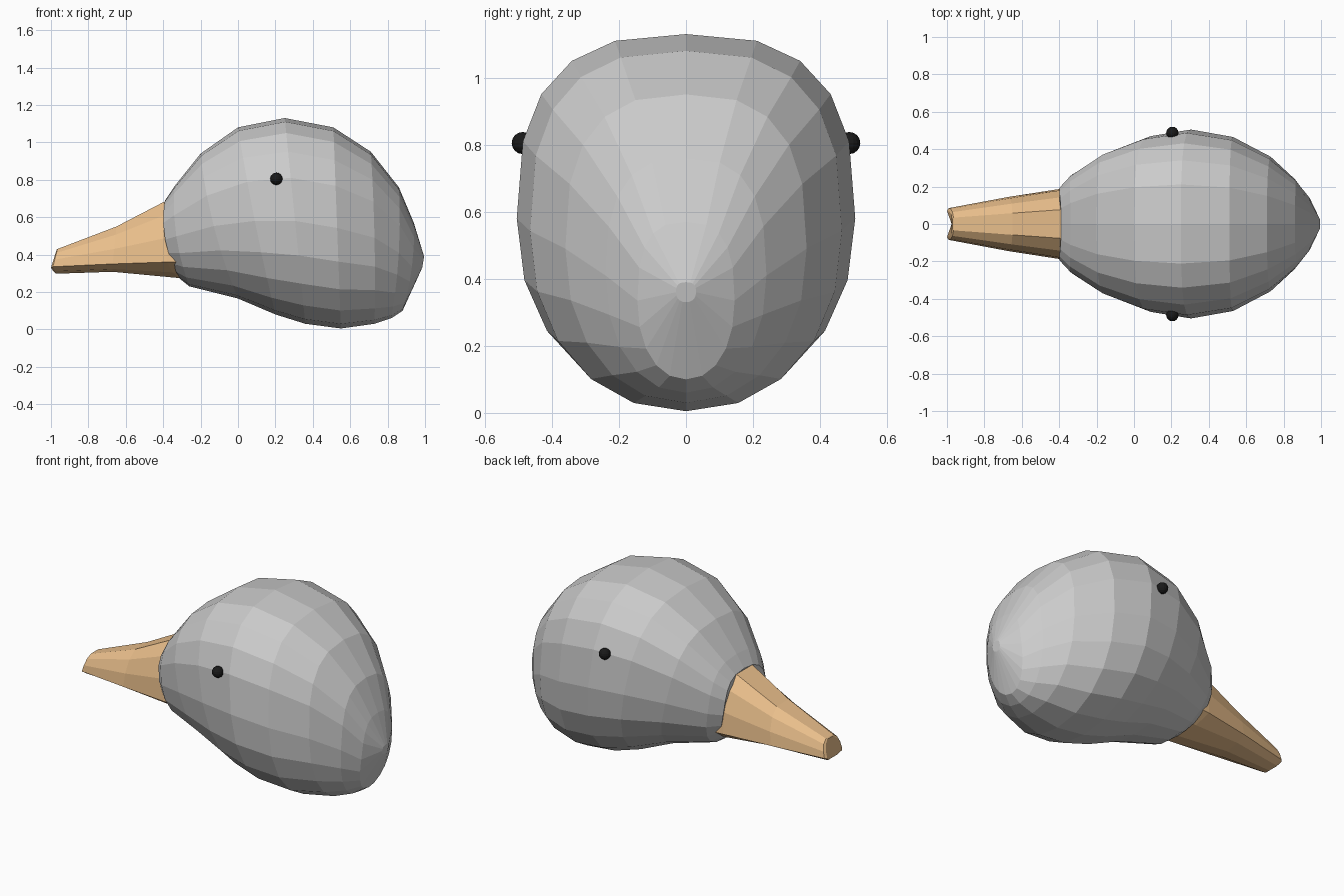
import bpy, bmesh
from math import sin, cos, pi, copysign

if "Cube" in bpy.data.objects:
    bpy.data.objects.remove(bpy.data.objects["Cube"])


def material(name, col):
    m = bpy.data.materials.new(name)
    m.diffuse_color = (*col, 1)
    m.use_nodes = True
    m.node_tree.nodes["Principled BSDF"].inputs["Base Color"].default_value = m.diffuse_color
    return m


def loft(name, rings, mat=None):
    # skin consecutive closed rings and cap both ends
    bm = bmesh.new()
    vr = [[bm.verts.new(p) for p in r] for r in rings]
    n = len(vr[0])
    for a, b in zip(vr, vr[1:]):
        for i in range(n):
            j = (i + 1) % n
            bm.faces.new((a[i], a[j], b[j], b[i]))
    bm.faces.new(vr[0])
    bm.faces.new(vr[-1])
    bmesh.ops.recalc_face_normals(bm, faces=bm.faces)
    me = bpy.data.meshes.new(name)
    bm.to_mesh(me)
    bm.free()
    ob = bpy.data.objects.new(name, me)
    bpy.context.collection.objects.link(ob)
    if mat:
        me.materials.append(mat)
    return ob


def spow(v, e):
    return copysign(abs(v) ** e, v)


# Head: tilted rings given as top x,z, bottom x,z, half width, bow in x
STATIONS = [
    (-.39, .69, -.31, .27, .20, -.04),
    (-.34, .765, -.26, .23, .265, -.03),
    (-.20, .94, 0, .165, .385, -.03),
    (0, 1.08, .20, .08, .47, -.01),
    (.25, 1.13, .36, .03, .505, 0),
    (.51, 1.08, .55, .005, .465, 0),
    (.71, .95, .73, .03, .36, .01),
    (.86, .76, .82, .06, .24, .02),
    (.94, .57, .88, .10, .145, .02),
    (.995, .39, .985, .33, .03, 0),
]
SIDES = 20


def head_ring(xt, zt, xb, zb, w, bow):
    pts = []
    for i in range(SIDES):
        a = 2 * pi * i / SIDES
        c, s = cos(a), sin(a)
        e = 2 / 2.7 if c > 0 else 2 / 2.15
        h, y = spow(c, e), spow(s, e)
        pts.append(((xt + xb) / 2 + h * (xt - xb) / 2 + bow * (1 - h * h),
                    w * y, (zt + zb) / 2 + h * (zt - zb) / 2))
    return pts


loft("head", [head_ring(*s) for s in STATIONS])


# Beak: rings given as top x,z, lip x,z, bottom x,z, half width
def beak_ring(xt, zt, xl, zl, xb, zb, w):
    half = [(.4, 1), (.75, .78), (.95, .4), (1, 0)]
    right = [(xl + (xt - xl) * t, w * y, zl + (zt - zl) * t) for y, t in half]
    right.append(((xl + xb) / 2, w * .6, zl + (zb - zl) * .65))
    left = [(x, -y, z) for x, y, z in reversed(right)]
    return right + [(xb, 0, zb)] + left


orange = material("beak_orange", (.82, .52, .26))
loft("beak", [beak_ring(*s) for s in [
    (-.30, .71, -.26, .36, -.24, .28, .20),
    (-.40, .68, -.38, .36, -.32, .275, .19),
    (-.65, .55, -.67, .35, -.67, .308, .145),
    (-.965, .43, -.99, .335, -.965, .298, .085),
    (-.97, .425, -1.0, .33, -.975, .30, .07),
]], orange)

# Eyes
black = material("eye_black", (.01, .01, .01))
for side, y in (("right", -.487), ("left", .487)):
    bpy.ops.mesh.primitive_uv_sphere_add(segments=16, ring_count=8, radius=.033,
                                         location=(.205, y, .805))
    bpy.context.object.name = side + "_eye"
    bpy.context.object.data.materials.append(black)
